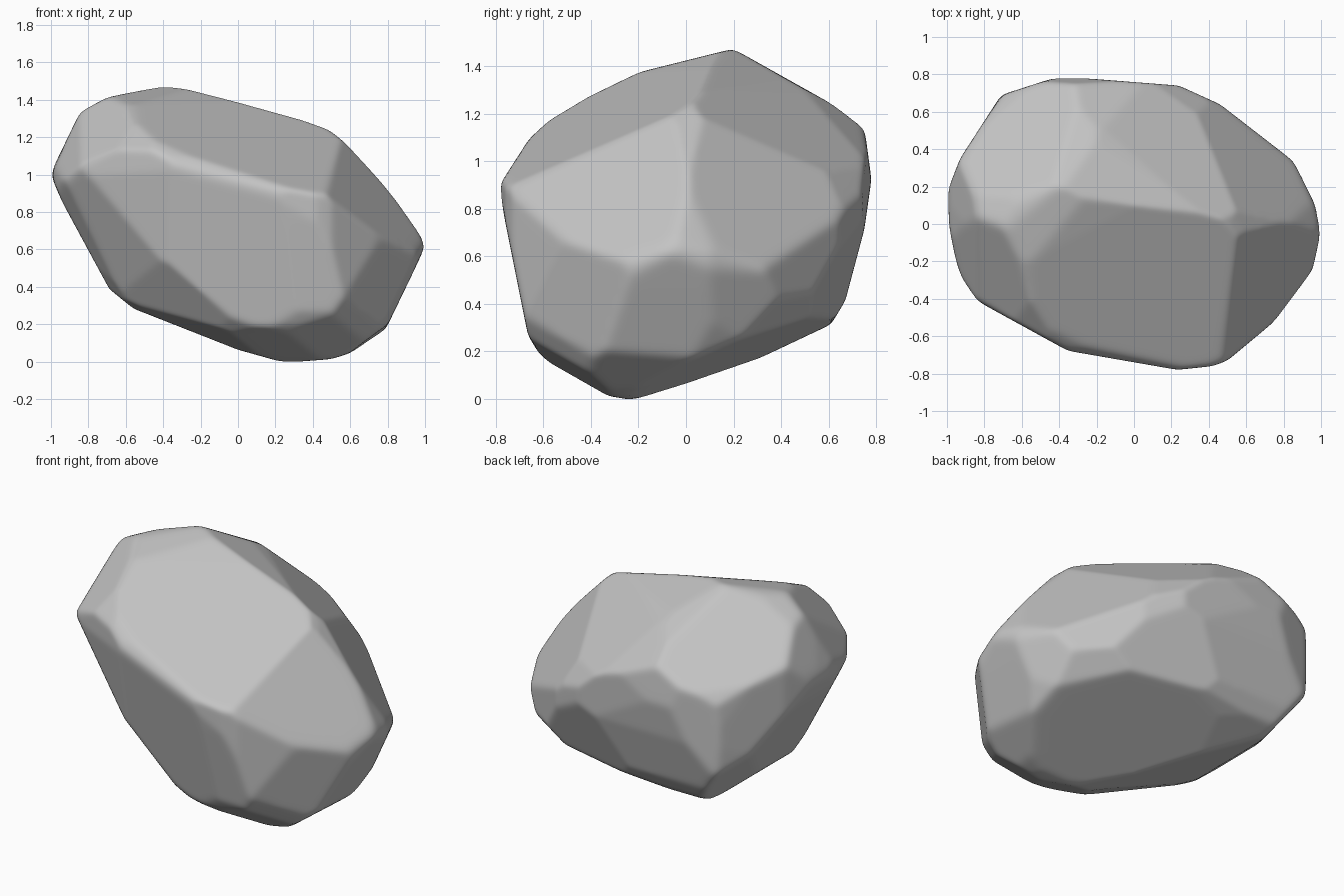
import bpy
import bmesh
from math import radians, sin, cos
from mathutils import Vector

# Remove the default cube only
default_cube = bpy.data.objects.get("Cube")
if default_cube:
    bpy.data.objects.remove(default_cube, do_unlink=True)

MIDDLE = Vector((0, 0, 0.7375))
planes = []  # cutting planes as (outward normal, distance from the middle)


def carve(azimuth, elevation, outline, base=0.0):
    """Cut along a counter-clockwise outline, seen from the given direction."""
    a, e = radians(azimuth), radians(elevation)
    toward = Vector((sin(a), -cos(a), 0))
    across = Vector((cos(a), sin(a), 0))
    upward = Vector((0, 0, cos(e))) - toward * sin(e)
    for (u, v), (next_u, next_v) in zip(outline, outline[1:] + outline[:1]):
        normal = across * (next_v - v) + upward * (u - next_u)
        normal.normalize()
        point = across * u + upward * (v - base)
        planes.append((normal, normal.dot(point)))


def chisel(first, second, third, slack=0.01):
    """Cut one flat facet through three corner points."""
    p, q, r = (Vector(corner) - MIDDLE for corner in (first, second, third))
    normal = (q - p).cross(r - p).normalized()
    if normal.dot(p) < 0:
        normal.negate()
    planes.append((normal, normal.dot(p) + slack))


def surface_radius(direction):
    """Distance from the middle to the nearest cutting plane."""
    return 1 / max(normal.dot(direction) / distance
                   for normal, distance in planes)


def make_material(name, color):
    material = bpy.data.materials.new(name)
    material.use_nodes = True
    material.diffuse_color = color
    shader = next(node for node in material.node_tree.nodes
                  if node.type == 'BSDF_PRINCIPLED')
    shader.inputs["Base Color"].default_value = color
    shader.inputs["Roughness"].default_value = 0.9
    return material


# Main outlines: front, side and top
carve(0, 0, [(-1, 1), (-.94, .86), (-.68, .38), (-.61, .31), (0, .07),
             (.25, 0), (.5, .02), (.69, .08), (.79, .18), (.93, .47),
             (1, .62), (.96, .73), (.66, 1.1), (.55, 1.2), (.45, 1.27),
             (-.2, 1.46), (-.4, 1.48), (-.7, 1.42), (-.84, 1.35),
             (-.98, 1.06)],
      base=MIDDLE.z)
carve(90, 0, [(-.79, .9), (-.76, .75), (-.68, .3), (-.62, .2), (-.42, .02),
              (-.26, 0), (-.08, .03), (.25, .15), (.61, .32), (.67, .42),
              (.75, .72), (.78, .93), (.75, 1.15), (.66, 1.24), (.29, 1.47),
              (.2, 1.48), (-.2, 1.38), (-.52, 1.23), (-.66, 1.1)],
      base=MIDDLE.z)
carve(0, 90, [(-1, .17), (-.99, -.01), (-.94, -.26), (-.86, -.4),
              (-.35, -.68), (.23, -.78), (.42, -.76), (.5, -.73),
              (.74, -.53), (.94, -.31), (1, -.06), (.97, .1), (.86, .33),
              (.46, .64), (.24, .74), (-.4, .79), (-.71, .69), (-.93, .35)])

# Oblique outlines round off the remaining corners
carve(35, 25, [(-.93, .34), (-.65, -.26), (-.36, -.64), (-.22, -.76),
               (.07, -.89), (.24, -.91), (.66, -.69), (.77, -.54),
               (.9, -.26), (.86, -.1), (.7, .21), (.5, .48), (.11, .75),
               (-.12, .85), (-.46, .82), (-.67, .77)])
carve(215, 25, [(-.9, -.09), (-.86, -.23), (-.68, -.42), (-.49, -.52),
                (.09, -.73), (.14, -.73), (.61, -.45), (.68, -.35),
                (.93, .1), (.94, .2), (.85, .37), (.65, .53), (-.18, .6),
                (-.37, .6), (-.46, .54), (-.68, .35), (-.85, .1)])
carve(145, -25, [(-.93, .02), (-.85, -.45), (-.79, -.54), (-.55, -.66),
                 (-.25, -.7), (.29, -.61), (.53, -.54), (.65, -.46),
                 (.97, -.11), (.98, .1), (.97, .29), (.81, .5), (.68, .58),
                 (.42, .65), (-.34, .61), (-.63, .45), (-.79, .27)])

# Corners where the large facets meet
peak = (-.35, .23, 1.47)
shoulder = (.56, .02, 1.2)
right_tip = (1, -.05, .62)
left_crown = (-.84, .08, 1.35)
left_back = (-.93, .3, 1.18)
left_front = (-.95, -.25, 1.05)
left_cheek = (-.86, -.4, 1.05)
brow_left = (-.53, -.55, 1.18)
brow_middle = (-.35, -.68, 1.08)
brow_right = (.25, -.78, .9)
cheek = (.48, -.75, .85)
chin = (.4, -.68, .3)
toe = (-.6, -.38, .31)
back_top = (-.24, .72, 1.18)
back_right = (.26, .76, .88)
rear_tip = (.86, .33, .54)
right_notch = (.95, -.32, .55)
heel_left = (-.48, .55, .28)
heel_middle = (-.11, .65, .4)
heel_right = (.73, .45, .37)
foot = (.25, -.27, 0)

# Top facets
chisel(peak, shoulder, brow_left, slack=0.045)
chisel(shoulder, brow_left, brow_right, slack=0.03)
chisel(peak, shoulder, back_top, slack=0.03)
chisel(shoulder, back_top, back_right)
chisel(peak, left_crown, back_top, slack=0.02)
# Right end facets
chisel(shoulder, right_tip, cheek, slack=0.02)
chisel(shoulder, rear_tip, back_right)
chisel(right_notch, (.55, -.68, .3), (.7, -.4, .09), slack=0.02)
# Left end facets
chisel(left_crown, left_front, brow_left, slack=0.02)
chisel(left_crown, left_back, left_front)
# Broad front, back and underside facets
chisel(brow_middle, brow_right, chin)
chisel(brow_middle, left_cheek, toe)
chisel(back_right, heel_middle, heel_right, slack=0.02)
chisel(heel_left, heel_right, foot, slack=0.02)

# Push a dense ball out to the cutting planes, then wear down the edges
bm = bmesh.new()
bmesh.ops.create_icosphere(bm, subdivisions=7, radius=1.0)
for vert in bm.verts:
    direction = vert.co.normalized()
    vert.co = MIDDLE + direction * surface_radius(direction)
for _ in range(5):
    bmesh.ops.smooth_vert(bm, verts=bm.verts, factor=0.5,
                          use_axis_x=True, use_axis_y=True, use_axis_z=True)

# Rest the worn stone on the ground
lowest = min(vert.co.z for vert in bm.verts)
bmesh.ops.translate(bm, verts=bm.verts, vec=(0, 0, -lowest))

mesh = bpy.data.meshes.new("boulder")
bm.to_mesh(mesh)
bm.free()
boulder = bpy.data.objects.new("boulder", mesh)
bpy.context.collection.objects.link(boulder)
mesh.materials.append(make_material("stone grey", (0.55, 0.55, 0.55, 1)))

# Smooth shading on the worn surface
bpy.context.view_layer.objects.active = boulder
boulder.select_set(True)
bpy.ops.object.shade_smooth_by_angle(angle=radians(40))
